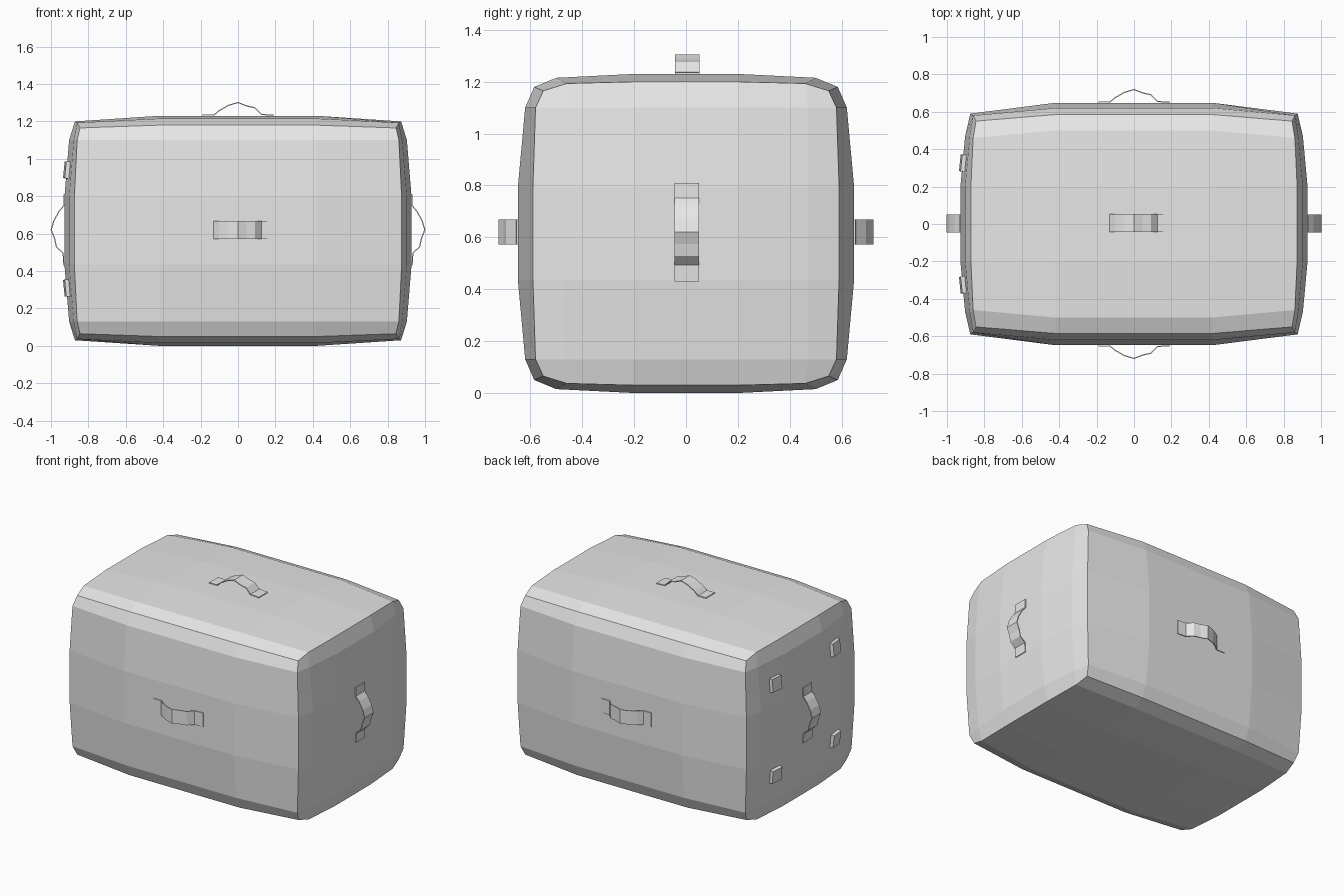
import bpy, bmesh
from mathutils import Vector, Matrix

if "Cube" in bpy.data.objects:
    bpy.data.objects.remove(bpy.data.objects["Cube"], do_unlink=True)

grey = bpy.data.materials.new("plain_grey")
grey.use_nodes = True
COLOUR = (0.8, 0.8, 0.8, 1)
grey.diffuse_color = COLOUR
grey.node_tree.nodes["Principled BSDF"].inputs["Base Color"].default_value = COLOUR

MID_Z = 0.615


def finish(bm, name):
    bmesh.ops.recalc_face_normals(bm, faces=bm.faces)
    mesh = bpy.data.meshes.new(name)
    bm.to_mesh(mesh)
    bm.free()
    mesh.materials.append(grey)
    obj = bpy.data.objects.new(name, mesh)
    bpy.context.scene.collection.objects.link(obj)
    return obj


# Puffed case: quarter outlines keyed by (column, row) distance from the middle
END = {(2, 0): (0.875, 0.59, 0.18), (2, 1): (0.86, 0.58, 0.485),
       (2, 2): (0.845, 0.55, 0.55), (1, 2): (0.86, 0.46, 0.578),
       (0, 2): (0.872, 0.20, 0.585)}
MIDDLE = {(2, 0): (0.42, 0.648, 0.18), (2, 1): (0.42, 0.62, 0.485),
          (2, 2): (0.42, 0.585, 0.565), (1, 2): (0.42, 0.50, 0.60),
          (0, 2): (0.42, 0.20, 0.615)}
# Bulged interior of the end panels
for a, y in enumerate((0.20, 0.47)):
    for b, z in enumerate((0.18, 0.485)):
        END[a, b] = (0.928 - 0.025 * a - 0.025 * b, y, z)


def place(bm, table, side, i, j):
    key = (int(abs(i - 2.5)), int(abs(j - 2.5)))
    x, y, z = table[key]
    return bm.verts.new((side * x, y if i > 2 else -y,
                         MID_Z + (z if j > 2 else -z)))


N = 5
rim = ([(i, 0) for i in range(N)] + [(N, j) for j in range(N)]
       + [(N - i, N) for i in range(N)] + [(0, N - j) for j in range(N)])
bm = bmesh.new()
rings = {}
for side in (-1, 1):
    cap = {(i, j): place(bm, END, side, i, j)
           for i in range(N + 1) for j in range(N + 1)}
    for i in range(N):
        for j in range(N):
            bm.faces.new((cap[i, j], cap[i + 1, j], cap[i + 1, j + 1], cap[i, j + 1]))
    rings[side] = ([cap[k] for k in rim], [place(bm, MIDDLE, side, *k) for k in rim])
loops = [rings[-1][0], rings[-1][1], rings[1][1], rings[1][0]]
for first, second in zip(loops, loops[1:]):
    for k in range(len(rim)):
        n = (k + 1) % len(rim)
        bm.faces.new((first[k], first[n], second[n], second[k]))
finish(bm, "case_body")

# Strap handles: profile as (distance along, height)
STRAP = [(-0.19, 0), (-0.13, 0), (-0.10, 0.025), (-0.05, 0.053), (0, 0.068),
         (0.045, 0.05), (0.09, 0.04), (0.125, 0.004), (0.19, 0)]


def handle(name, base, along, out):
    base, along, out = Vector(base), Vector(along), Vector(out)
    across = out.cross(along) * 0.048
    bm = bmesh.new()
    rows = []
    for s, h in STRAP:
        p = base + along * s + out * (h + 0.003)
        rows.append((bm.verts.new(p - across), bm.verts.new(p + across)))
    for (a, b), (c, d) in zip(rows, rows[1:]):
        bm.faces.new((a, b, d, c))
    strap = finish(bm, name)
    solid = strap.modifiers.new("thickness", "SOLIDIFY")
    solid.thickness = 0.006
    solid.offset = 0


handle("top_handle", (0, 0.005, 1.23), (1, 0, 0), (0, 0, 1))
for sign, end, side in ((-1, "front", "right"), (1, "back", "left")):
    handle(end + "_handle", (0, sign * 0.648, 0.62), (1, 0, 0), (0, sign, 0))
    handle(side + "_handle", (sign * 0.928, 0.003, 0.62), (0, 0, -1), (sign, 0, 0))

# Four small feet on the right end, tilted to follow the bulge
for sy, back in ((-1, "front"), (1, "back")):
    for sz, level in ((-1, "lower"), (1, "upper")):
        bm = bmesh.new()
        out = Vector((-1, sy * 0.1, sz * 0.1)).normalized()
        turn = out.to_track_quat("Z", "Y").to_matrix().to_4x4()
        bmesh.ops.create_cube(bm, size=1)
        for v in bm.verts:
            taper = 0.088 if v.co.z > 0 else 0.096
            v.co = Vector((v.co.x * taper, v.co.y * taper, v.co.z * 0.03))
        spot = Matrix.Translation((-0.912, sy * 0.325, MID_Z + 0.01 + sz * 0.315))
        bm.transform(spot @ turn)
        finish(bm, f"{level}_{back}_foot")
